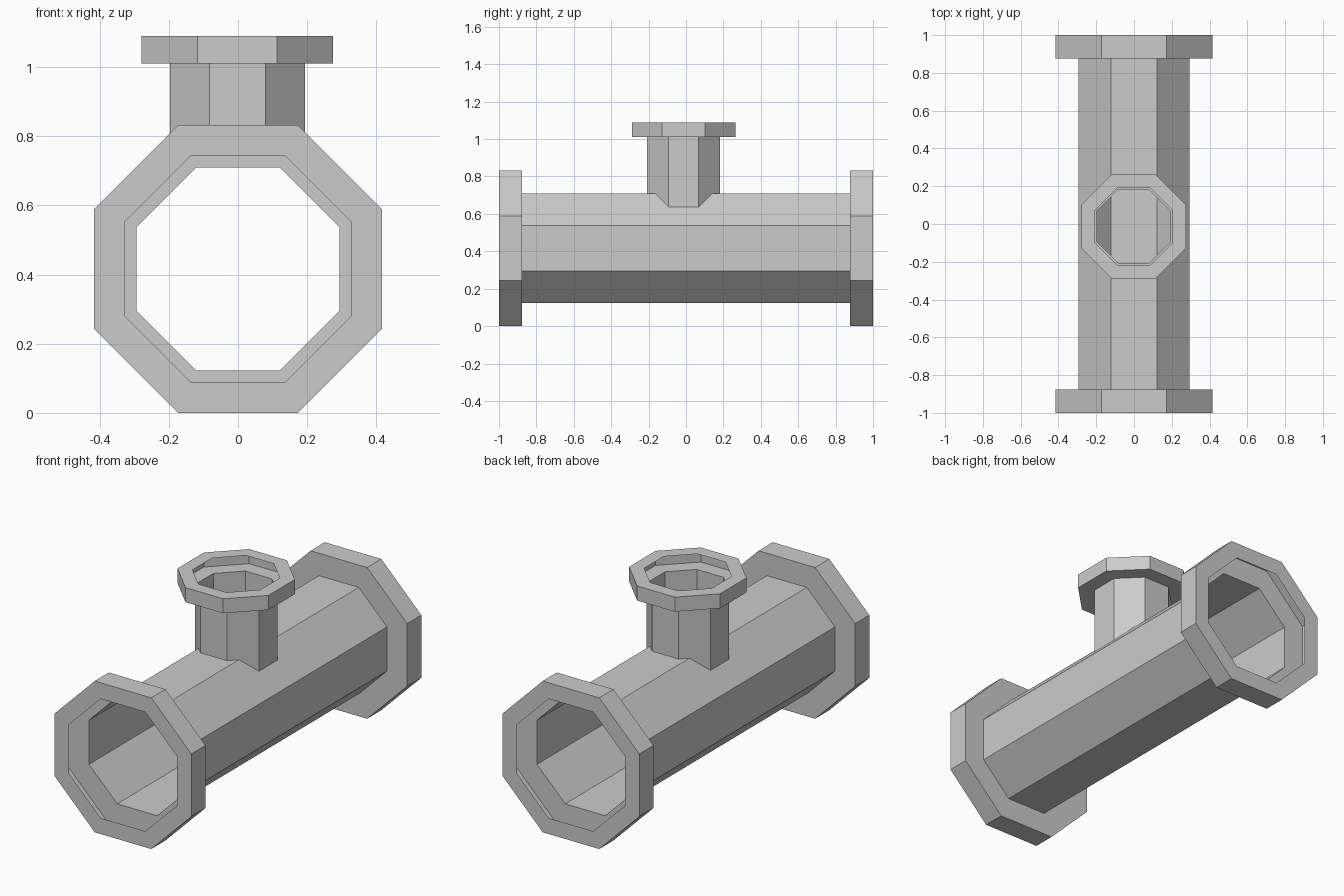
import bpy, bmesh, math
from mathutils import Matrix, Vector

cube = bpy.data.objects.get("Cube")
if cube:
    bpy.data.objects.remove(cube, do_unlink=True)

SIDES = 8
MAIN_Z = 0.416
BRANCH = Vector((-0.002, -0.013, 0))

metal = bpy.data.materials.new("pipe grey")
metal.use_nodes = True
GREY = (0.6, 0.6, 0.6, 1)
metal.diffuse_color = GREY
metal.node_tree.nodes["Principled BSDF"].inputs["Base Color"].default_value = GREY


def lathe(name, profile, matrix, capped=False):
    """Eight-sided sweep of (apothem, height) pairs around local z."""
    bm = bmesh.new()
    rings = []
    for apothem, h in profile:
        r = apothem / math.cos(math.pi / SIDES)
        angles = [(i + 0.5) * math.tau / SIDES for i in range(SIDES)]
        rings.append([bm.verts.new((r * math.cos(a), r * math.sin(a), h)) for a in angles])
    for low, high in zip(rings, rings[1:]):
        for i in range(SIDES):
            j = (i + 1) % SIDES
            bm.faces.new((low[i], low[j], high[j], high[i]))
    if capped:
        bm.faces.new(rings[0][::-1])
        bm.faces.new(rings[-1])
    bm.transform(matrix)
    mesh = bpy.data.meshes.new(name)
    bm.to_mesh(mesh)
    bm.free()
    mesh.materials.append(metal)
    obj = bpy.data.objects.new(name, mesh)
    bpy.context.scene.collection.objects.link(obj)
    return obj


def flange(name, pipe, outer, hole, depth, matrix):
    """Hollow collar: back plate, rim and front plate with an opening."""
    return lathe(name, [(pipe, 0), (outer, 0), (outer, depth), (hole, depth)], matrix)


centre = Matrix.Translation((0, 0, MAIN_Z))
to_front = centre @ Matrix.Rotation(math.pi / 2, 4, 'X')
to_back = centre @ Matrix.Rotation(-math.pi / 2, 4, 'X')
upright = Matrix.Translation(BRANCH)

# Tee body: main tube joined with the upright branch
body = lathe("tee_pipe", [(0.293, -0.877), (0.293, 0.877)], to_front, capped=True)
branch = lathe("branch_helper", [(0.195, 0.45), (0.195, 1.01)], upright, capped=True)
join = body.modifiers.new("join branch", 'BOOLEAN')
join.operation = 'UNION'
join.solver = 'EXACT'
join.object = branch
bpy.context.view_layer.update()
joined = bpy.data.meshes.new_from_object(body.evaluated_get(bpy.context.evaluated_depsgraph_get()))
body.modifiers.clear()
body.data = joined
bpy.data.objects.remove(branch, do_unlink=True)

# Open the three ends of the thin tube
bm = bmesh.new()
bm.from_mesh(joined)
ends = [f for f in bm.faces if abs(f.normal.y) > 0.99 and abs(f.calc_center_median().y) > 0.8
        or f.normal.z > 0.99 and f.calc_center_median().z > 1]
bmesh.ops.delete(bm, geom=ends, context='FACES')
bm.to_mesh(joined)
bm.free()

# Collars on the three openings
for name, turn in (("front_flange", to_front), ("back_flange", to_back)):
    flange(name, 0.293, 0.416, 0.328, 0.123, turn @ Matrix.Translation((0, 0, 0.877)))
flange("branch_flange", 0.195, 0.277, 0.206, 0.08, upright @ Matrix.Translation((0, 0, 1.01)))
